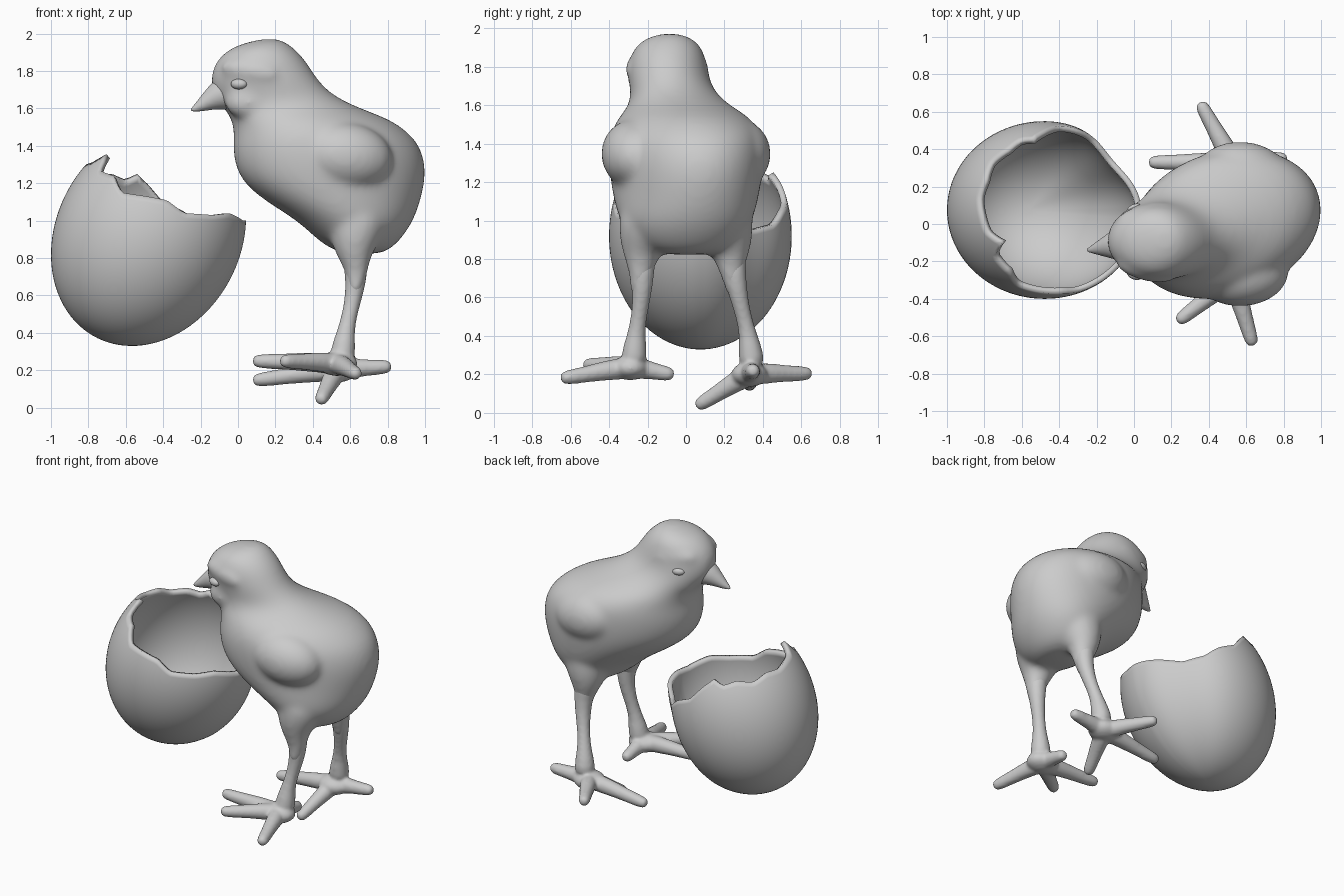
import bpy, bmesh, math
from mathutils import Vector, Matrix, Quaternion

if "Cube" in bpy.data.objects:
    bpy.data.objects.remove(bpy.data.objects["Cube"])


def loft(bm, rings):
    """Skin a list of point rings into a closed solid."""
    vs = [[bm.verts.new(p) for p in r] for r in rings]
    n = len(vs[0])
    faces = []
    for a, b in zip(vs, vs[1:]):
        for i in range(n):
            j = (i + 1) % n
            faces.append(bm.faces.new((a[i], a[j], b[j], b[i])))
    faces.append(bm.faces.new(vs[0][::-1]))
    faces.append(bm.faces.new(vs[-1]))
    bmesh.ops.recalc_face_normals(bm, faces=faces)


def tube(bm, pts, n=16):
    """Round tube through (x, y, z, radius) points with rounded ends."""
    pos = [Vector(p[:3]) for p in pts]
    rad = [p[3] for p in pts]
    d0, d1 = (pos[1] - pos[0]).normalized(), (pos[-1] - pos[-2]).normalized()
    pos = [pos[0] - d0 * rad[0] * .6] + pos + [pos[-1] + d1 * rad[-1] * .7]
    rad = [rad[0] * .6] + rad + [rad[-1] * .65]
    q, prev, rings = Quaternion(), Vector((0, 0, 1)), []
    for i, p in enumerate(pos):
        d = (pos[min(i + 1, len(pos) - 1)] - pos[max(i - 1, 0)]).normalized()
        q = prev.rotation_difference(d) @ q
        prev = d
        rings.append([p + q @ Vector((rad[i] * math.cos(t), rad[i] * math.sin(t), 0))
                      for t in (2 * math.pi * k / n for k in range(n))])
    loft(bm, rings)


def ellipsoid(bm, c, s, pitch=0.0, yaw=0.0):
    m = (Matrix.Translation(c) @ Matrix.Rotation(yaw, 4, 'Z')
         @ Matrix.Rotation(pitch, 4, 'Y') @ Matrix.Diagonal((*s, 1)))
    bmesh.ops.create_uvsphere(bm, u_segments=32, v_segments=16, radius=1, matrix=m)


def finish(bm, name, voxel=0, smooth=0):
    me = bpy.data.meshes.new(name)
    bm.to_mesh(me)
    bm.free()
    me.polygons.foreach_set("use_smooth", [True] * len(me.polygons))
    ob = bpy.data.objects.new(name, me)
    bpy.context.collection.objects.link(ob)
    if voxel:
        sub = ob.modifiers.new("round", 'SUBSURF')
        sub.levels = sub.render_levels = 1
        rm = ob.modifiers.new("fuse", 'REMESH')
        rm.mode, rm.voxel_size, rm.use_smooth_shade = 'VOXEL', voxel, True
        sm = ob.modifiers.new("soften", 'SMOOTH')
        sm.factor, sm.iterations = .5, smooth
    return ob


# Body and head: horizontal slices (z, x front, x back, y centre, y half-width, yaw skew)
slices = [
    (.82, .58, .76, .01, .12, 0), (.85, .49, .82, .01, .22, .05), (.91, .41, .88, 0, .29, .1),
    (1.0, .32, .94, 0, .345, .13), (1.1, .15, .975, 0, .37, .15), (1.2, .025, 1.0, 0, .385, .15),
    (1.3, -.02, 1.005, 0, .395, .15), (1.4, -.03, .975, 0, .395, .15), (1.47, -.02, .915, 0, .38, .15),
    (1.54, -.035, .82, -.01, .335, .13), (1.59, -.065, .68, -.03, .27, .1),
    (1.65, -.125, .54, -.06, .225, .05), (1.72, -.147, .45, -.087, .212, 0),
    (1.8, -.145, .397, -.095, .207, 0), (1.88, -.1, .345, -.095, .188, 0),
    (1.935, -.02, .285, -.09, .145, 0), (1.964, .09, .24, -.085, .08, 0), (1.972, .14, .2, -.085, .03, 0)]
bm = bmesh.new()
rings = []
for z, xa, xb, yc, yh, skew in slices:
    half = (xb - xa) / 2
    rings.append([((xa + xb) / 2 + half * math.cos(t),
                   yc + yh * math.sin(t) + skew * half * math.cos(t), z)
                  for t in (2 * math.pi * k / 40 for k in range(40))])
loft(bm, rings)
# Wings, brows, cheeks and thighs on both sides
for s in (-1, 1):
    ellipsoid(bm, (.58, s * .27, 1.345), (.25, .172, .18), pitch=.15, yaw=-s * .08)
    ellipsoid(bm, (.06, -.1 + s * .155, 1.80), (.16, .05, .06), pitch=.15, yaw=s * .25)
    ellipsoid(bm, (.06, -.095 + s * .11, 1.63), (.13, .085, .09))
    tube(bm, [(.64, s * .18, 1.02, .18), (.625, s * .22, .9, .14), (.62, s * .235, .82, .098),
              (.635, s * .235, .74, .066), (.63, s * .245, .66, .048), (.625, s * .25, .62, .04)])
finish(bm, "chick_body", .016, 22)

# Beak
bm = bmesh.new()
tube(bm, [(-.03, -.1, 1.69, .11), (-.1, -.113, 1.672, .085), (-.155, -.123, 1.642, .055),
          (-.205, -.133, 1.611, .032), (-.247, -.14, 1.59, .012)])
finish(bm, "beak", .01, 4)

# Eyes
for s, side in ((-1, "near"), (1, "far")):
    bm = bmesh.new()
    ellipsoid(bm, (.005, -.095 + s * .172, 1.73), (.045, .03, .028), yaw=s * .35)
    finish(bm, "eye_" + side)


# Legs: shank and a foot with four toes
def leg(name, shank, hub, toes):
    bm = bmesh.new()
    tube(bm, shank)
    h = Vector(hub)
    ellipsoid(bm, hub, (.11, .095, .065))
    for t in toes:
        t = Vector(t)
        at = lambda f, dz=0: h.lerp(t, f) + Vector((0, 0, dz))
        tube(bm, [(*h, .062), (*at(.35, .005), .054), (*at(.6, .002), .045),
                  (*at(.8), .042), (*at(.95), .038)], 12)
    finish(bm, name, .011, 6)


leg("leg_near",
    [(.62, -.23, .84, .075), (.635, -.225, .72, .062),
     (.62, -.23, .6, .048), (.597, -.245, .5, .041), (.575, -.26, .4, .047), (.56, -.27, .29, .075)],
    (.53, -.29, .235),
    [(.635, -.645, .18), (.235, -.52, .25), (.08, -.28, .25), (.53, -.075, .2)])
leg("leg_far",
    [(.62, .24, .84, .075), (.635, .25, .72, .062),
     (.62, .275, .6, .048), (.597, .3, .5, .041), (.575, .325, .4, .046), (.56, .34, .28, .075)],
    (.53, .33, .2),
    [(.355, .645, .205), (.08, .33, .145), (.44, .06, .037), (.81, .35, .22)])

# Eggshell: leaning ellipsoid ending at a jagged rim (azimuth in degrees, height)
rim = [(0, 1.0), (20, .98), (40, .95), (58, .98), (70, 1.05), (84, 1.1), (95, 1.19),
       (105, 1.25), (113, 1.22), (125, 1.25), (140, 1.24), (155, 1.28), (170, 1.28),
       (185, 1.3), (200, 1.31), (213, 1.355), (220, 1.27), (237, 1.24), (248, 1.15),
       (265, 1.13), (278, 1.11), (290, 1.04), (310, 1.03), (325, 1.04), (345, 1.0), (360, 1.0)]


def rim_height(a):
    for (a0, h0), (a1, h1) in zip(rim, rim[1:]):
        if a0 <= a <= a1:
            return h0 + (h1 - h0) * (a - a0) / (a1 - a0)


bm = bmesh.new()
N, ROWS = 120, 36
grid = []
for r in range(1, ROWS + 1):
    row = []
    for k in range(N):
        a = 360 * k / N
        end = math.acos(-(rim_height(a) - .92) / .59)
        th = end * r / ROWS
        flat = 1 - .1 * math.exp(-((a - 38) / 23) ** 2)  # flattened broken side
        w, rad, a = -math.cos(th), math.sin(th) * flat, math.radians(a)
        row.append(bm.verts.new((-.478 + .152 * .59 * w + .514 * rad * math.cos(a),
                                 .075 + .475 * rad * math.sin(a), .92 + .59 * w)))
    grid.append(row)
for a, b in zip(grid, grid[1:]):
    for i in range(N):
        j = (i + 1) % N
        bm.faces.new((a[i], a[j], b[j], b[i]))
bm.faces.new(grid[0][::-1])
bmesh.ops.recalc_face_normals(bm, faces=bm.faces)
bottom = min(bm.faces, key=lambda f: f.calc_center_median().z)
if bottom.normal.z > 0:
    bmesh.ops.reverse_faces(bm, faces=bm.faces)
shell = finish(bm, "eggshell")
sol = shell.modifiers.new("thickness", 'SOLIDIFY')
sol.thickness, sol.offset = .032, -1
bpy.context.view_layer.objects.active = shell
shell.select_set(True)
bpy.ops.object.shade_smooth_by_angle(angle=math.radians(45))
